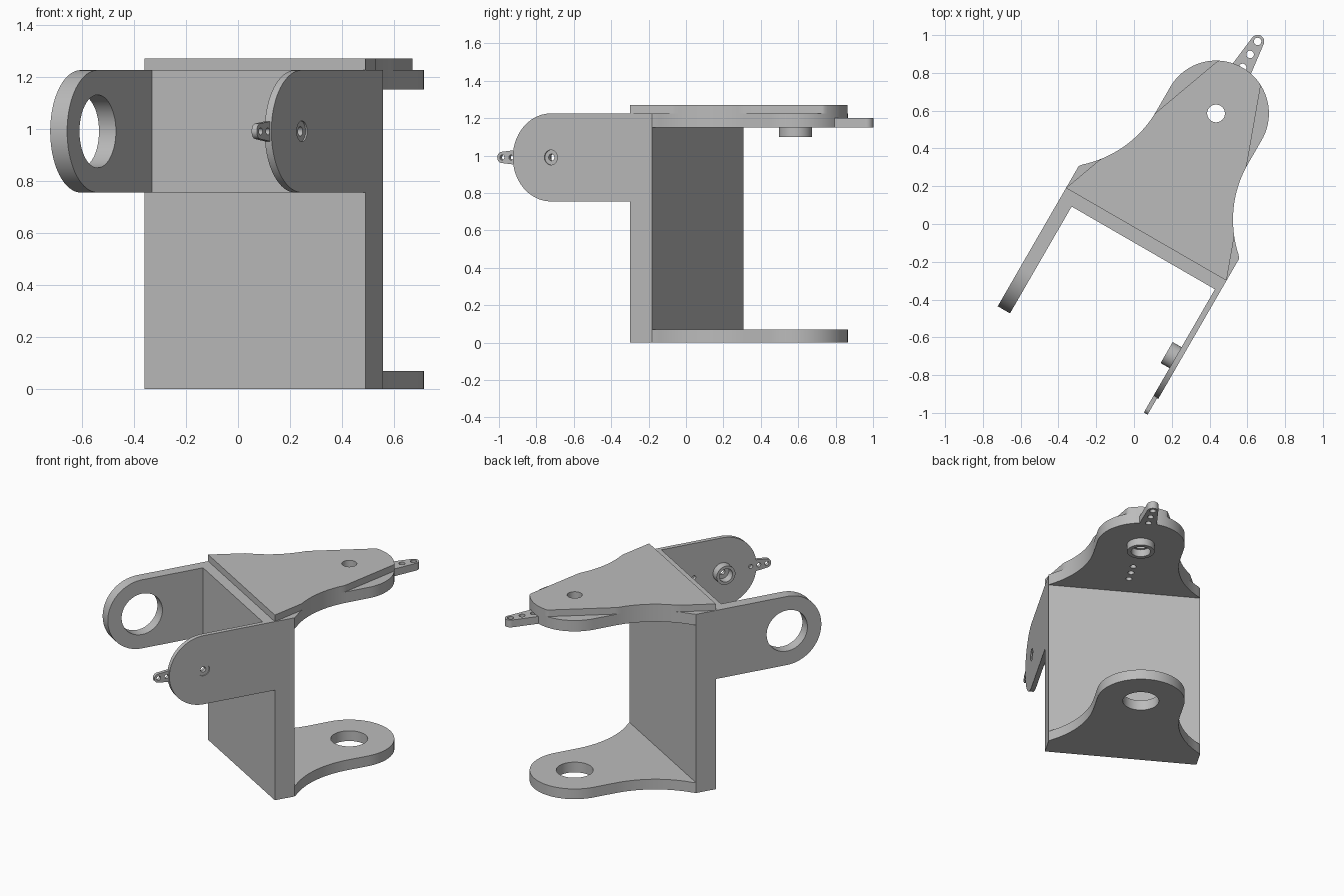
import bpy, bmesh
from math import sin, cos, acos, pi, radians
from mathutils import Matrix

cube = bpy.data.objects.get("Cube")
if cube:
    bpy.data.objects.remove(cube, do_unlink=True)

grey = bpy.data.materials.new("matte grey")
grey.use_nodes = True
grey.diffuse_color = (0.5, 0.5, 0.5, 1)
grey.node_tree.nodes["Principled BSDF"].inputs["Base Color"].default_value = (0.5, 0.5, 0.5, 1)

# The bracket is modelled square, then turned about the vertical axis
TURN = Matrix.Rotation(radians(-30), 4, "Z")
LEFT, RIGHT = -0.407, 0.574
MID = (LEFT + RIGHT) / 2
HALF = (RIGHT - LEFT) / 2
WEB_FRONT, WEB_BACK = -0.015, 0.12
PIVOT = 0.724              # depth of the rear pivot
ARM_V, ARM_Z, ARM_R = -0.503, 0.99, 0.235
TOP = 1.225


def arc(cx, cy, r, start, end, n=24):
    return [(cx + r * cos(start + (end - start) * i / n),
             cy + r * sin(start + (end - start) * i / n)) for i in range(n + 1)]


def disc(cx, cy, r):
    return arc(cx, cy, r, 0, 2 * pi, 48)[:-1]


def prism(name, outline, lo, hi, axis="z"):
    """Extrude a flat outline along z, or along x for the upright arms."""
    bm = bmesh.new()
    place = (lambda a, b, h: (a, b, h)) if axis == "z" else (lambda a, b, h: (h, a, b))
    base = bm.faces.new([bm.verts.new(place(a, b, lo)) for a, b in outline])
    lift = bmesh.ops.extrude_face_region(bm, geom=[base])
    moved = [g for g in lift["geom"] if isinstance(g, bmesh.types.BMVert)]
    bmesh.ops.translate(bm, verts=moved, vec=place(0, 0, hi - lo))
    if base.is_valid and len(bm.faces) < len(outline) + 2:
        bm.faces.new(list(base.verts))
    bmesh.ops.remove_doubles(bm, verts=bm.verts, dist=0.0002)
    bmesh.ops.recalc_face_normals(bm, faces=bm.faces)
    mesh = bpy.data.meshes.new(name)
    bm.to_mesh(mesh)
    bm.free()
    mesh.materials.append(grey)
    ob = bpy.data.objects.new(name, mesh)
    bpy.context.collection.objects.link(ob)
    ob.matrix_world = TURN
    return ob


def select(ob):
    bpy.ops.object.select_all(action="DESELECT")
    ob.select_set(True)
    bpy.context.view_layer.objects.active = ob


def cut(ob, outline, lo, hi, axis="z"):
    cutter = prism("cutter", outline, lo, hi, axis)
    cutter.hide_render = True
    mod = ob.modifiers.new("cut", "BOOLEAN")
    mod.operation, mod.solver, mod.object = "DIFFERENCE", "EXACT", cutter
    select(ob)
    bpy.ops.object.modifier_apply(modifier=mod.name)
    bpy.data.objects.remove(cutter, do_unlink=True)


def box(name, x0, x1, y0, y1, z0, z1):
    return prism(name, [(x0, y0), (x1, y0), (x1, y1), (x0, y1)], z0, z1)


# Flange outline: concave flanks running into a round end
flank = arc(0.871, 0.577, 0.591, radians(230), pi)
flank[0] = (HALF, WEB_BACK)
half_outline = flank + arc(0, PIVOT, 0.28, 0, pi / 2)
flange_outline = ([(MID + a, b) for a, b in half_outline]
                  + [(MID - a, b) for a, b in reversed(half_outline[:-1])])


# Cover outline: the same shape trimmed by straight converging sides
def trim(b):
    return HALF - 0.365 * (b - WEB_FRONT)


half_cover = [(HALF, WEB_FRONT)] + [(min(a, trim(b)), b) for a, b in half_outline]
cover_outline = ([(MID + a, b) for a, b in half_cover]
                 + [(MID - a, b) for a, b in reversed(half_cover[:-1])])


def horn_outline(cx, cy, length, root, tip, along_y=True):
    """Double tapered lever around a central hub."""
    t = acos((root - tip) / length)
    pts = (arc(length, 0, tip, -t, t) + arc(0, 0, root, t, pi - t)
           + arc(-length, 0, tip, pi - t, pi + t) + arc(0, 0, root, pi + t, 2 * pi - t))
    return [(cx - b, cy + a) if along_y else (cx + a, cy + b) for a, b in pts]


# Upright web and the front plate between the arms
box("web", LEFT, RIGHT, WEB_FRONT, WEB_BACK, 0, TOP)
box("front_plate", LEFT, RIGHT, -0.085, WEB_FRONT, TOP - 2 * ARM_R, TOP)

# Rear flanges and cover
bottom_flange = prism("bottom_flange", flange_outline, 0, 0.07)
cut(bottom_flange, disc(MID, PIVOT, 0.115), -0.1, 0.2)
top_flange = prism("top_flange", flange_outline, 1.15, TOP)
cover = prism("top_cover", cover_outline, TOP, 1.27)
for ob in (top_flange, cover):
    cut(ob, disc(MID, PIVOT, 0.047), 1.0, 1.4)

# Front arms with round ends
arm_outline = ([(WEB_FRONT, TOP - 2 * ARM_R), (WEB_FRONT, TOP)]
               + arc(ARM_V, ARM_Z, ARM_R, pi / 2, 3 * pi / 2, 40))
right_side_arm = prism("right_arm", arm_outline, LEFT, LEFT + 0.075, "x")
cut(right_side_arm, disc(ARM_V, ARM_Z, 0.14), LEFT - 0.1, LEFT + 0.2, "x")
left_side_arm = prism("left_arm", arm_outline, RIGHT - 0.03, RIGHT, "x")
cut(left_side_arm, disc(ARM_V, ARM_Z, 0.04), RIGHT - 0.1, RIGHT + 0.1, "x")


# Servo levers let into pockets, each with a hollow hub
def lever(name, host, c, size, lo, hi, hub_end, bore, axis):
    length, root, tip = size
    outline = horn_outline(*c, length, root, tip, axis == "z")
    cut(host, outline, lo - 0.02, hi, axis)
    ob = prism(name, outline, lo, hi, axis)
    cut(ob, disc(*c, bore), lo - 0.1, hi + 0.1, axis)
    for k in (1, 0.82, 0.64):
        for s in (-k, k):
            off = s * length
            spot = (c[0], c[1] + off) if axis == "z" else (c[0] + off, c[1])
            cut(ob, disc(*spot, length * 0.045), lo - 0.1, hi + 0.1, axis)
    hub = prism(name + "_hub", disc(*c, root), hub_end, lo, axis)
    cut(hub, disc(*c, root * 0.7), hub_end - 0.1, lo + 0.1, axis)


lever("top_lever", top_flange, (MID, PIVOT), (0.44, 0.088, 0.035),
      1.15, 1.2, 1.10, 0.047, "z")
lever("arm_lever", left_side_arm, (ARM_V, ARM_Z), (0.305, 0.064, 0.03),
      RIGHT - 0.03, RIGHT - 0.007, 0.49, 0.018, "x")

# Smooth curved walls, crisp edges
for ob in bpy.context.collection.objects:
    if ob.type == "MESH" and grey.name in ob.data.materials:
        select(ob)
        bpy.ops.object.shade_smooth_by_angle(angle=radians(30))
